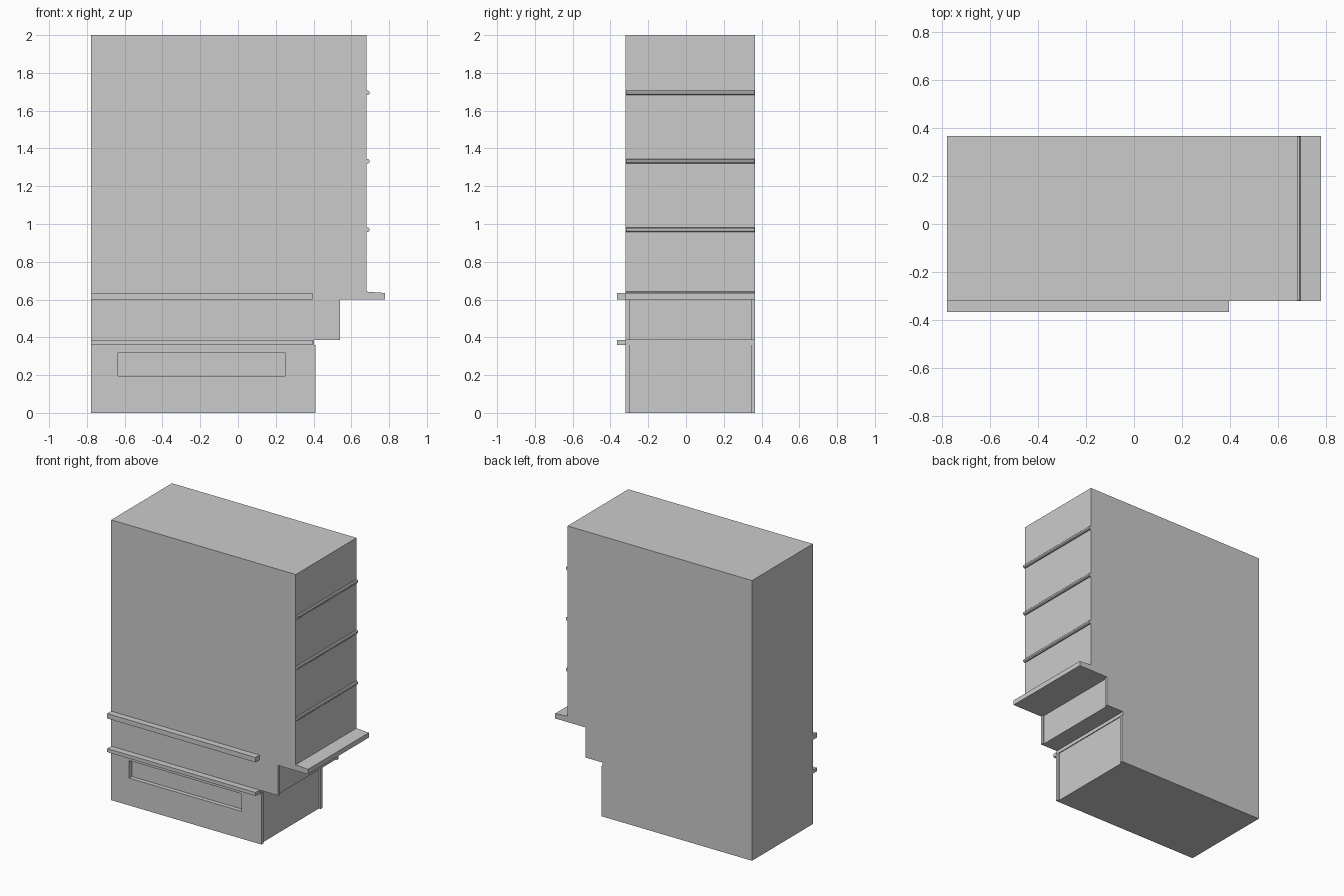
import bpy

if "Cube" in bpy.data.objects:
    bpy.data.objects.remove(bpy.data.objects["Cube"])

Y0, Y1 = -0.32, 0.365   # cabinet front and back
XL = -0.777             # left side


def prism(name, profile, y0, y1):
    """Extrude an (x, z) outline, given counter-clockwise from the front, along y."""
    n = len(profile)
    verts = [(x, y, z) for y in (y0, y1) for x, z in profile]
    faces = [list(range(n)), list(range(2 * n - 1, n - 1, -1))]
    faces += [[i, i + n, (i + 1) % n + n, (i + 1) % n] for i in range(n)]
    mesh = bpy.data.meshes.new(name)
    mesh.from_pydata(verts, [], faces)
    mesh.update()
    obj = bpy.data.objects.new(name, mesh)
    bpy.context.collection.objects.link(obj)
    return obj


def box(name, x0, x1, y0, y1, z0, z1):
    return prism(name, [(x0, z0), (x1, z0), (x1, z1), (x0, z1)], y0, y1)


def cut(target, *bounds):
    """Subtract a box from the target and remove the cutter."""
    cutter = box("cutter", *bounds)
    cutter.hide_render = True
    mod = target.modifiers.new("recess", 'BOOLEAN')
    mod.operation = 'DIFFERENCE'
    mod.solver = 'EXACT'
    mod.object = cutter
    with bpy.context.temp_override(object=target, active_object=target):
        bpy.ops.object.modifier_apply(modifier=mod.name)
    bpy.data.objects.remove(cutter)


# Main cabinet with stepped right side and sloped ledge
body = prism("cabinet_body", [
    (XL, 0), (0.41, 0), (0.41, 0.36), (0.403, 0.36), (0.403, 0.385),
    (0.54, 0.385), (0.54, 0.6), (0.777, 0.6), (0.777, 0.635),
    (0.68, 0.642), (0.68, 2), (XL, 2)], Y0, Y1)

# Shallow recesses in the stepped right faces, between the side panels
cut(body, 0.397, 0.5, Y0 + 0.02, Y1 - 0.02, -0.1, 0.36)
cut(body, 0.53, 0.7, Y0 + 0.02, Y1 - 0.02, 0.3849, 0.6)

# Long slot in the front
cut(body, -0.635, 0.25, Y0 - 0.1, Y0 + 0.03, 0.195, 0.32)

# Front rails
for name, z0, z1 in (("upper_rail", 0.6, 0.635), ("lower_rail", 0.36, 0.385)):
    box(name, XL, 0.394, -0.365, Y0, z0, z1)

# Rounded divider strips on the upper right face
for i, z in enumerate((0.97, 1.333, 1.694)):
    prism(f"divider_strip_{i + 1}", [
        (0.68, z - 0.012), (0.689, z - 0.012), (0.695, z - 0.006),
        (0.695, z + 0.006), (0.689, z + 0.012), (0.68, z + 0.012)],
        Y0 + 0.002, Y1 - 0.002)
